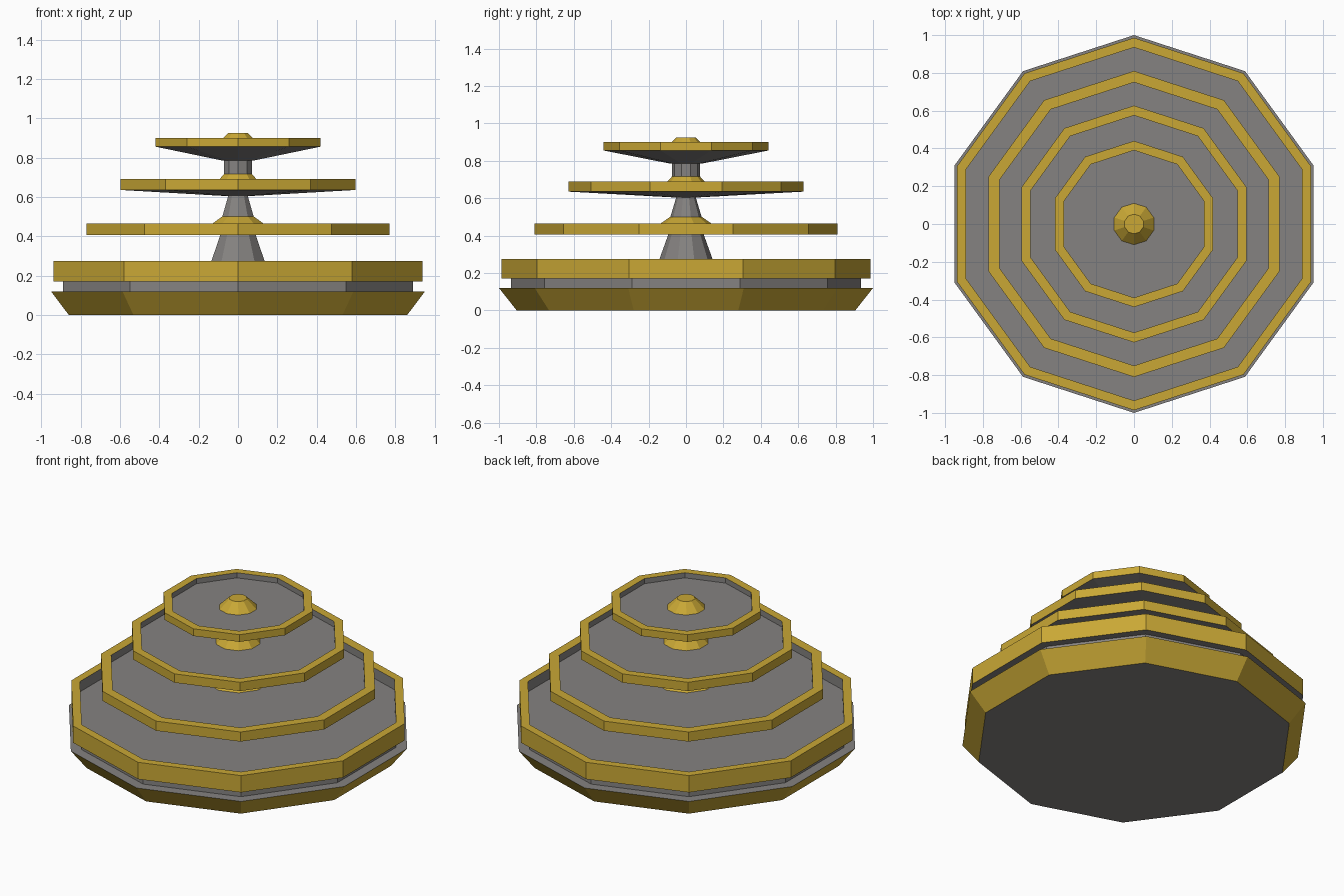
import bpy, bmesh, math

if "Cube" in bpy.data.objects:
    bpy.data.objects.remove(bpy.data.objects["Cube"])

SIDES = 10


def material(name, color):
    m = bpy.data.materials.new(name)
    m.diffuse_color = (*color, 1)
    m.use_nodes = True
    m.node_tree.nodes["Principled BSDF"].inputs["Base Color"].default_value = m.diffuse_color
    return m


gold = material("gold", (0.585, 0.39, 0.036))
stone = material("stone", (0.235, 0.225, 0.218))


def lathe(name, profile, gold_bands):
    """Ten-sided capped solid from (radius, z) points; listed bands are gold."""
    bm = bmesh.new()
    rings = []
    for r, z in profile:
        ring = []
        for k in range(SIDES):
            a = math.pi / 2 + 2 * math.pi * k / SIDES
            ring.append(bm.verts.new((r * math.cos(a), r * math.sin(a), z)))
        rings.append(ring)
    for i in range(len(rings) - 1):
        lo, hi = rings[i], rings[i + 1]
        for k in range(SIDES):
            n = (k + 1) % SIDES
            f = bm.faces.new((lo[k], lo[n], hi[n], hi[k]))
            f.material_index = 1 if i in gold_bands else 0
    bm.faces.new(rings[0][::-1])
    top = bm.faces.new(rings[-1])
    top.material_index = 1 if len(profile) - 1 in gold_bands else 0
    mesh = bpy.data.meshes.new(name)
    bm.to_mesh(mesh)
    bm.free()
    mesh.materials.append(stone)
    mesh.materials.append(gold)
    obj = bpy.data.objects.new(name, mesh)
    bpy.context.collection.objects.link(obj)
    return obj


def basin(name, r, inner, z_under, z_low, z_top, floor, r_under):
    """Dish with a gold rim, grey inside and a grey sloping underside."""
    lathe(name, [(r_under, z_under), (r, z_low), (r, z_top),
                 (inner, z_top), (inner, floor)], {1, 2})


# plinth with flared gold side and grey neck
lathe("plinth", [(0.905, 0), (1.0, 0.12), (0.936, 0.12), (0.936, 0.17)], {0})

# four stacked basins
basin("pool", 0.986, 0.935, 0.17, 0.17, 0.275, 0.21, 0.93)
basin("lower_basin", 0.81, 0.75, 0.405, 0.405, 0.465, 0.42, 0.1)
basin("middle_basin", 0.627, 0.575, 0.605, 0.635, 0.69, 0.655, 0.08)
basin("upper_basin", 0.44, 0.39, 0.785, 0.855, 0.90, 0.868, 0.085)

# columns between the basins
lathe("lower_column", [(0.165, 0.21), (0.095, 0.405)], set())
lathe("middle_column", [(0.085, 0.495), (0.052, 0.605)], set())
lathe("upper_column", [(0.076, 0.71), (0.076, 0.79)], set())

# gold collars and top finial
lathe("lower_collar", [(0.19, 0.42), (0.135, 0.465), (0.085, 0.5)], {0, 1, 2})
lathe("middle_collar", [(0.13, 0.655), (0.076, 0.715)], {0, 1})
lathe("finial", [(0.11, 0.868), (0.052, 0.925)], {0, 1})
